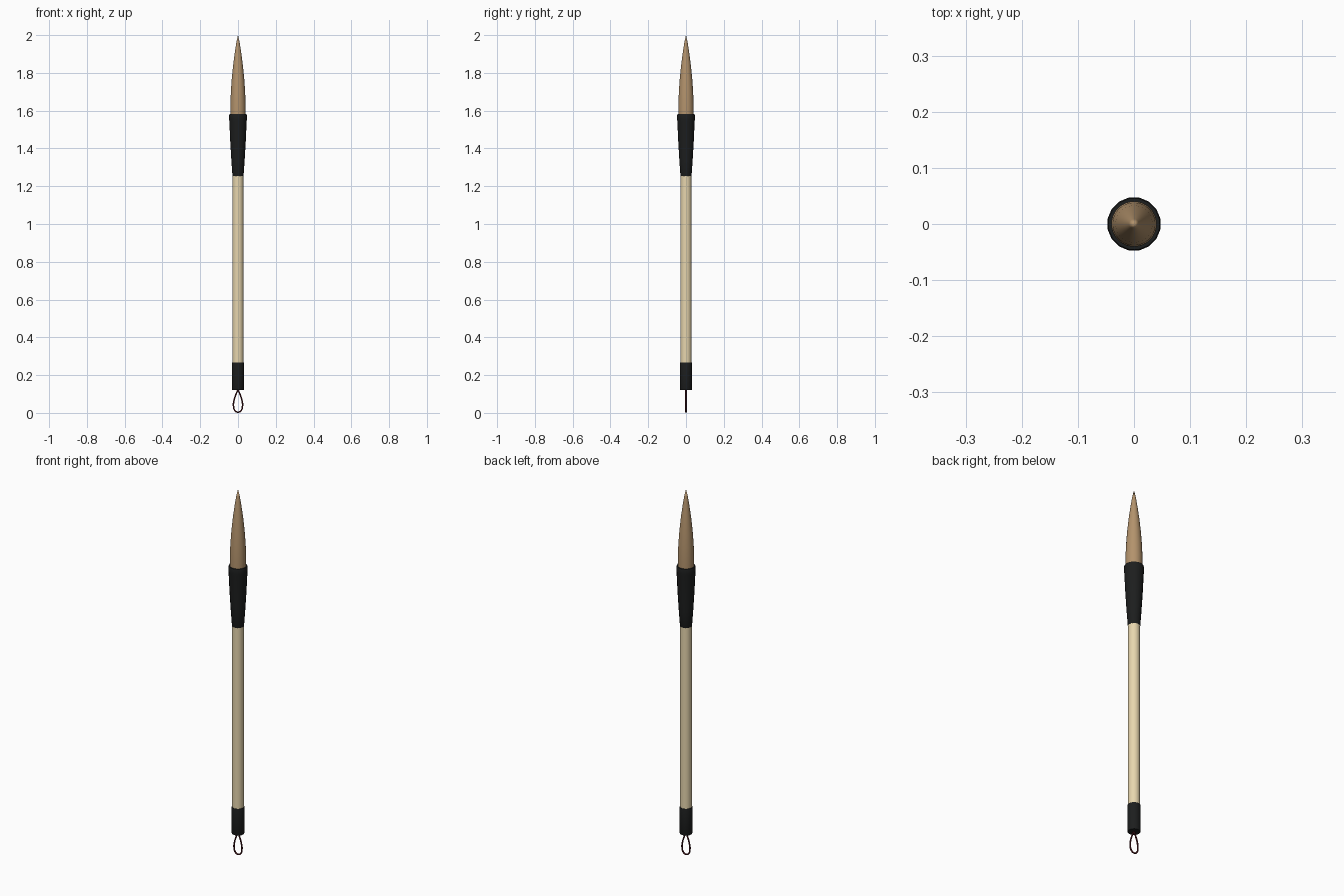
import bpy, bmesh, math

if "Cube" in bpy.data.objects:
    bpy.data.objects.remove(bpy.data.objects["Cube"])


def material(name, rgb):
    m = bpy.data.materials.new(name)
    m.diffuse_color = (*rgb, 1)
    m.use_nodes = True
    m.node_tree.nodes["Principled BSDF"].inputs["Base Color"].default_value = m.diffuse_color
    return m


BLACK = material("black_horn", (0.012, 0.013, 0.013))
BAMBOO = material("bamboo", (0.80, 0.67, 0.42))
HAIR = material("hair", (0.45, 0.29, 0.15))
RED = material("dark_red_cord", (0.07, 0.008, 0.012))


def lathe(name, profile, sides, mat):
    """Revolve (radius, z) points around z; radius 0 closes to a single point."""
    bm = bmesh.new()
    rings = []
    for r, z in profile:
        if r == 0:
            rings.append([bm.verts.new((0, 0, z))] * sides)
            continue
        ring = []
        for i in range(sides):
            a = 2 * math.pi * (i + 0.5) / sides
            ring.append(bm.verts.new((r * math.cos(a), r * math.sin(a), z)))
        rings.append(ring)
    for lo, hi in zip(rings, rings[1:]):
        for i in range(sides):
            j = (i + 1) % sides
            bm.faces.new(list(dict.fromkeys((lo[i], lo[j], hi[j], hi[i]))))
    bmesh.ops.recalc_face_normals(bm, faces=bm.faces)
    mesh = bpy.data.meshes.new(name)
    bm.to_mesh(mesh)
    bm.free()
    mesh.materials.append(mat)
    ob = bpy.data.objects.new(name, mesh)
    bpy.context.collection.objects.link(ob)
    bpy.ops.object.select_all(action='DESELECT')
    ob.select_set(True)
    bpy.context.view_layer.objects.active = ob
    bpy.ops.object.shade_smooth_by_angle(angle=math.radians(35))
    return ob


# bamboo handle
lathe("handle", [(0, 0.25), (0.029, 0.25), (0.0295, 0.57), (0.029, 1.27), (0, 1.27)],
      24, BAMBOO)

# black end cap with softened rims
lathe("end_cap", [(0, 0.12), (0.030, 0.12), (0.032, 0.124), (0.032, 0.262),
                  (0.031, 0.266), (0, 0.266)], 24, BLACK)

# flared ferrule holding the hair, with a recessed mouth
lathe("ferrule", [(0, 1.25), (0.028, 1.25), (0.030, 1.255), (0.036, 1.34),
                  (0.042, 1.44), (0.0465, 1.54), (0.048, 1.555), (0.048, 1.575),
                  (0.046, 1.582), (0.040, 1.582), (0.038, 1.56), (0, 1.56)],
      16, BLACK)

# pointed hair tuft
lathe("bristles", [(0, 1.56), (0.040, 1.56), (0.0405, 1.63), (0.038, 1.70),
                   (0.033, 1.77), (0.026, 1.84), (0.0175, 1.905), (0.009, 1.96),
                   (0, 2.0)], 32, HAIR)

# hanging cord loop: mirrored teardrop path
half = [(0.010, 0.100), (0.020, 0.070), (0.024, 0.040), (0.017, 0.013)]
path = ([(0, 0.122)] + half + [(0, 0.004)] + [(-x, z) for x, z in reversed(half)]
        + [(0, 0.122)])
cu = bpy.data.curves.new("hanging_loop", 'CURVE')
cu.dimensions = '3D'
cu.bevel_depth = 0.004
cu.bevel_resolution = 2
cu.resolution_u = 6
sp = cu.splines.new('BEZIER')
sp.bezier_points.add(len(path) - 1)
for p, (x, z) in zip(sp.bezier_points, path):
    p.co = (x, 0, z)
    p.handle_left_type = p.handle_right_type = 'AUTO'
cu.materials.append(RED)
loop = bpy.data.objects.new("hanging_loop", cu)
bpy.context.collection.objects.link(loop)
bpy.ops.object.select_all(action='DESELECT')
loop.select_set(True)
bpy.context.view_layer.objects.active = loop
bpy.ops.object.convert(target='MESH')
bpy.ops.object.shade_smooth()
